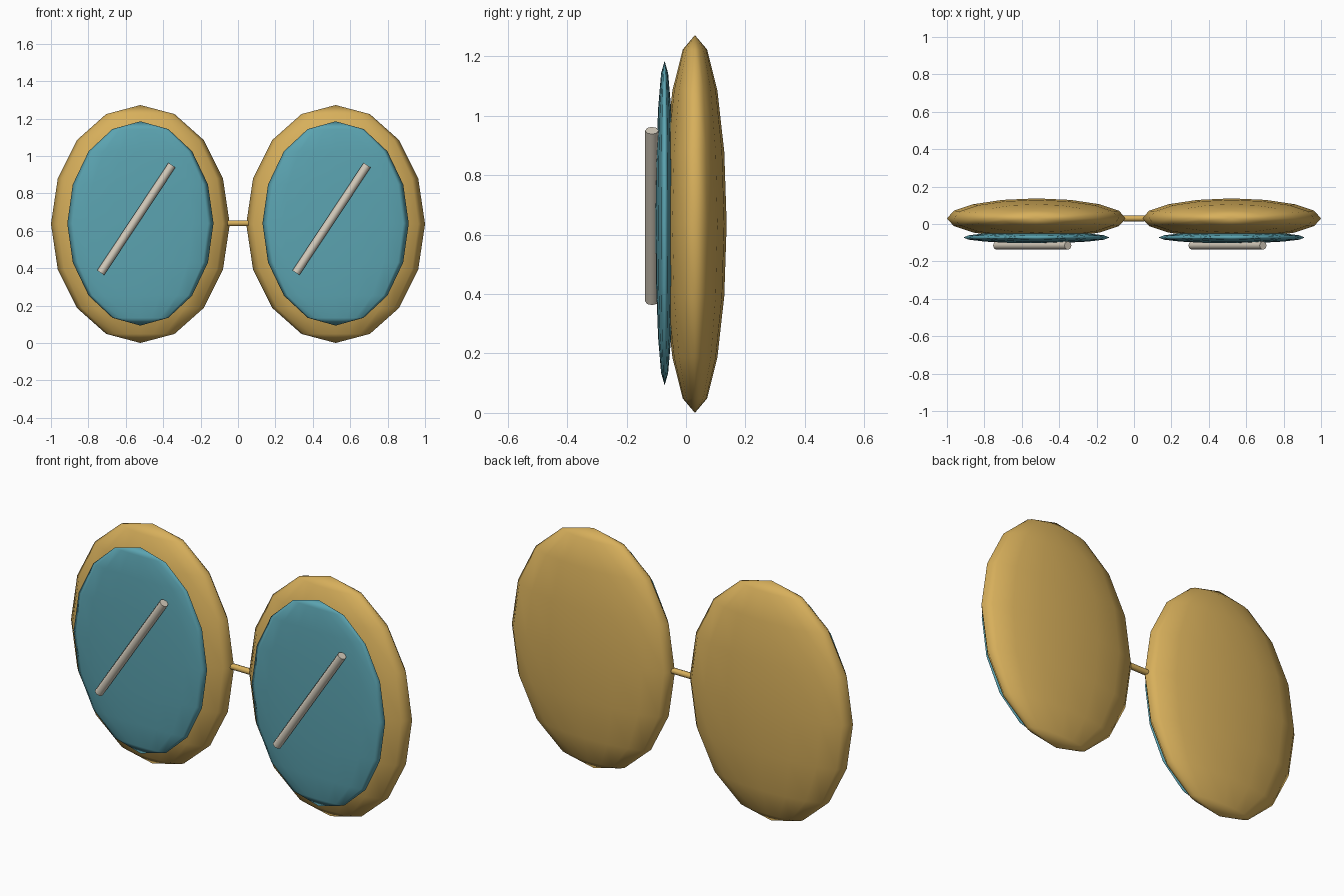
import bpy
import math

if "Cube" in bpy.data.objects:
    bpy.data.objects.remove(bpy.data.objects["Cube"])


def material(name, color):
    m = bpy.data.materials.new(name)
    m.diffuse_color = (*color, 1)
    m.use_nodes = True
    m.node_tree.nodes["Principled BSDF"].inputs["Base Color"].default_value = m.diffuse_color
    return m


GOLD = material("gold", (0.68, 0.43, 0.105))
TEAL = material("teal", (0.105, 0.37, 0.44))
CREAM = material("cream", (0.66, 0.60, 0.50))

CENTER_Z = 0.636


def finish(name, mat):
    ob = bpy.context.object
    ob.name = name
    ob.data.materials.append(mat)
    return ob


def disc(name, loc, half, mat):
    # flattened low-poly ellipsoid with its poles at top and bottom
    bpy.ops.mesh.primitive_uv_sphere_add(segments=16, ring_count=8, radius=1, location=loc)
    ob = finish(name, mat)
    ob.scale = half
    bpy.ops.object.transform_apply(location=False, rotation=False, scale=True)
    bpy.ops.object.shade_smooth()


def rod(name, loc, radius, length, tilt, mat):
    # thin cylinder leaning towards +x by the tilt angle
    bpy.ops.mesh.primitive_cylinder_add(vertices=8, radius=radius, depth=length,
                                        location=loc, rotation=(0, tilt, 0))
    finish(name, mat)
    bpy.ops.object.shade_smooth_by_angle(angle=math.radians(50))


for side, x in (("left", -0.522), ("right", 0.522)):
    # thick rim body, lens on its front, slanted glint across the lens
    disc(side + "_rim", (x, 0.03, CENTER_Z), (0.478, 0.107, 0.636), GOLD)
    disc(side + "_lens", (x, -0.072, CENTER_Z + 0.003), (0.391, 0.031, 0.546), TEAL)
    rod(side + "_glint", (x - 0.022, -0.115, 0.663), 0.0225, 0.69, math.radians(33.5), CREAM)

# bridge joining the two rims
rod("bridge", (0, 0.03, CENTER_Z + 0.004), 0.016, 0.112, math.pi / 2, GOLD)
